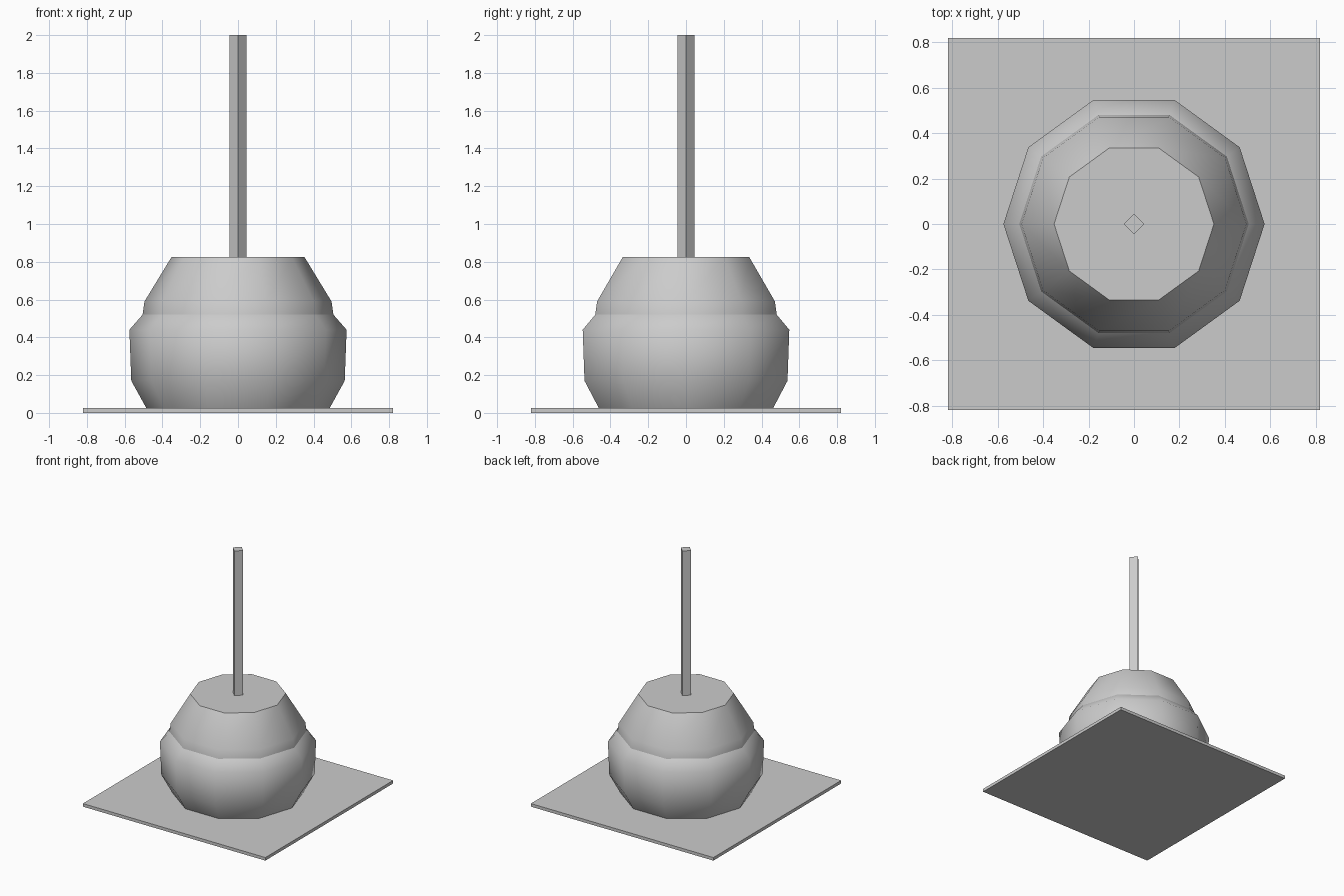
import bpy
import bmesh
import math

cube = bpy.data.objects.get("Cube")
if cube:
    bpy.data.objects.remove(cube, do_unlink=True)

grey = bpy.data.materials.new("plain grey")
grey.use_nodes = True
colour = (0.6, 0.6, 0.6, 1)
grey.diffuse_color = colour
grey.node_tree.nodes["Principled BSDF"].inputs["Base Color"].default_value = colour


def lathe(name, profile, sides, turn=0.0, smooth=None):
    """Closed solid from (radius, height) rings, capped at both ends."""
    bm = bmesh.new()
    rings = []
    for radius, z in profile:
        angles = [turn + math.tau * i / sides for i in range(sides)]
        rings.append([bm.verts.new((radius * math.cos(a), radius * math.sin(a), z))
                      for a in angles])
    for low, high in zip(rings, rings[1:]):
        for i in range(sides):
            j = (i + 1) % sides
            bm.faces.new((low[i], low[j], high[j], high[i]))
    bm.faces.new(reversed(rings[0]))
    bm.faces.new(rings[-1])
    mesh = bpy.data.meshes.new(name)
    bm.to_mesh(mesh)
    bm.free()
    mesh.materials.append(grey)
    obj = bpy.data.objects.new(name, mesh)
    bpy.context.collection.objects.link(obj)
    if smooth:
        bpy.ops.object.select_all(action="DESELECT")
        obj.select_set(True)
        bpy.context.view_layer.objects.active = obj
        bpy.ops.object.shade_smooth_by_angle(angle=math.radians(smooth))
    return obj


# Thin square sheet underneath
half = 0.82 * math.sqrt(2)
lathe("base_sheet", [(half, 0), (half, 0.025)], 4, math.pi / 4)

# Rounded lower body with a shoulder that tucks in at the seam
lathe("lower_body", [(0.485, 0.025), (0.565, 0.17), (0.575, 0.44), (0.505, 0.52)],
      10, smooth=50)

# Tapered upper body with a flat top
lathe("upper_body", [(0.505, 0.52), (0.495, 0.59), (0.352, 0.825)], 10, smooth=50)

# Four-sided stick standing in the top
lathe("stick", [(0.046, 0.7), (0.046, 2.0)], 4)
